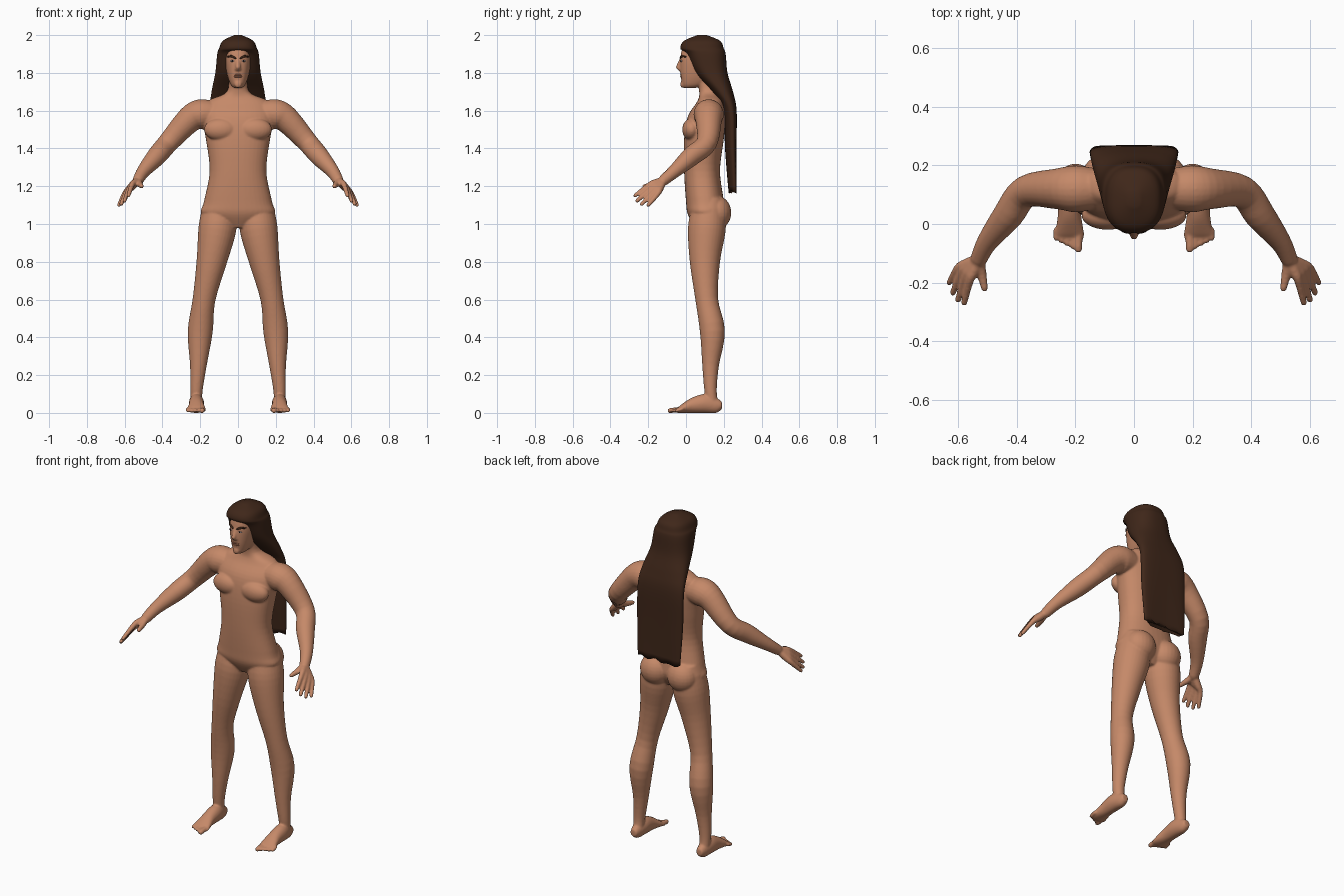
import bpy, bmesh, math
from mathutils import Vector, Matrix

cube = bpy.data.objects.get("Cube")
if cube:
    bpy.data.objects.remove(cube)


def material(name, red, green, blue):
    mat = bpy.data.materials.new(name)
    mat.use_nodes = True
    mat.diffuse_color = (red, green, blue, 1)
    shader = next(n for n in mat.node_tree.nodes if n.type == 'BSDF_PRINCIPLED')
    shader.inputs["Base Color"].default_value = (red, green, blue, 1)
    return mat


skin = material("skin", .56, .25, .14)
lip_skin = material("lip skin", .42, .16, .09)
hair_brown = material("dark brown hair", .05, .02, .01)
eye_white = material("eye white", .6, .5, .5)
eye_dark = material("eye dark", .02, .01, .01)


def spline(rows, steps=5):
    """Smooth curve through rows of numbers."""
    rows = [Vector(row) for row in rows]
    curve = []
    for i, (start, end) in enumerate(zip(rows, rows[1:])):
        leave = (end - rows[max(i - 1, 0)]) / 2
        arrive = (rows[min(i + 2, len(rows) - 1)] - start) / 2
        for step in range(steps):
            t = step / steps
            ease = t * t * (3 - 2 * t)
            curve.append(start.lerp(end, ease) + leave * t * (1 - t) ** 2 - arrive * t * t * (1 - t))
    return curve + [rows[-1]]


def power(value, exponent):
    return math.copysign(abs(value) ** (2 / exponent), value)


def loft(bm, rings, exponent=2, segments=32):
    """Skin a closed tube through rings given as centre and two half axes."""
    loops = []
    for centre, u, v in rings:
        loop = []
        for i in range(segments):
            angle = math.tau * i / segments
            point = (Vector(centre) + Vector(u) * power(math.cos(angle), exponent)
                     + Vector(v) * power(math.sin(angle), exponent))
            loop.append(bm.verts.new(point))
        loops.append(loop)
    for lower, upper in zip(loops, loops[1:]):
        for i in range(segments):
            bm.faces.new((lower[i - 1], lower[i], upper[i], upper[i - 1]))
    bm.faces.new(loops[0])
    bm.faces.new(loops[-1])


def upright(bm, rows, exponent, segments=40):
    """Rows of height, half width, front and back."""
    loft(bm, [((0, (front + back) / 2, z), (width, 0, 0), (0, (back - front) / 2, 0))
              for z, width, front, back in spline(rows)], exponent, segments)


def limb(bm, side, points, segments=16):
    """Round tube with rounded ends through rows of x, y, z and radius."""
    path = [(Vector((side * x, y, z)), radius) for x, y, z, radius in spline(points, 4)]
    for end, neighbour, place in ((0, 1, 0), (-1, -2, len(path) + 2)):
        centre, radius = path[end]
        outward = (centre - path[neighbour][0]).normalized() * radius
        caps = [(centre + outward * .9, radius * .4), (centre + outward * .6, radius * .8)]
        if end == 0:
            path = caps + path
        else:
            path = path + caps[::-1]
    rings = []
    for i, (centre, radius) in enumerate(path):
        along = path[min(i + 1, len(path) - 1)][0] - path[max(i - 1, 0)][0]
        u = along.cross(Vector((side, 0, 1))).normalized()
        rings.append((centre, u * radius, along.cross(u).normalized() * radius))
    loft(bm, rings, 2, segments)


def blob(bm, centre, size):
    bmesh.ops.create_uvsphere(bm, u_segments=24, v_segments=14, radius=1,
                              matrix=Matrix.Translation(centre) @ Matrix.Diagonal((*size, 1)))


def finish(bm, name, mat):
    bmesh.ops.recalc_face_normals(bm, faces=bm.faces)
    for face in bm.faces:
        face.smooth = True
    mesh = bpy.data.meshes.new(name)
    bm.to_mesh(mesh)
    bm.free()
    mesh.materials.append(mat)
    part = bpy.data.objects.new(name, mesh)
    bpy.context.scene.collection.objects.link(part)
    return part


# Torso, neck and head
body = bmesh.new()
upright(body, [(.98, .06, .05, .16), (1.05, .19, .01, .2), (1.12, .18, 0, .2),
               (1.28, .15, -.01, .18), (1.45, .17, -.01, .2), (1.57, .19, .01, .21),
               (1.65, .16, .06, .2), (1.7, .06, .07, .17), (1.8, .05, .05, .16)], 2.3)
upright(body, [(1.72, .02, -.01, .05), (1.74, .04, -.02, .1), (1.8, .06, -.03, .17),
               (1.88, .07, -.03, .2), (1.95, .06, -.01, .18), (1.98, .03, .04, .12)], 2.5)

# Nose and chin
limb(body, 1, [(0, -.02, 1.88, .01), (0, -.04, 1.83, .014)])
blob(body, (0, -.03, 1.82), (.018, .015, .01))
blob(body, (0, -.02, 1.74), (.02, .01, .02))

wrist = Vector((.53, -.12, 1.23))
knuckles = Vector((.56, -.19, 1.21)), Vector((.6, -.15, 1.16))
fingertips = Vector((.58, -.27, 1.15)), Vector((.63, -.2, 1.1))

for side in (1, -1):
    # Chest and buttocks
    blob(body, (side * .09, .03, 1.5), (.09, .05, .06))
    blob(body, (side * .09, .16, 1.06), (.09, .08, .09))

    # Leg
    limb(body, side, [(.1, .12, 1.08, .09), (.11, .11, .97, .1), (.14, .1, .8, .08),
                      (.18, .11, .6, .06), (.2, .14, .43, .066), (.21, .13, .25, .044),
                      (.22, .13, .12, .033), (.22, .14, .05, .03)], 32)

    # Foot and toes
    sole = [(.19, .04, .02, .02), (.16, .04, .03, .04), (.1, .05, .04, .05),
            (.03, .04, .04, .04), (-.03, .02, .05, .02), (-.05, .01, .05, .01)]
    loft(body, [((side * .22, y, z), (width, 0, 0), (0, 0, height))
                for y, z, width, height in spline(sole)])
    for toe in range(5):
        x = .19 + toe * .019
        radius = .01 if toe else .014
        limb(body, side, [(x, -.02, .02, radius), (x, -.085 + toe * .009, .012, radius)], 12)

    # Arm
    limb(body, side, [(.13, .12, 1.58, .07), (.2, .12, 1.58, .08), (.26, .12, 1.55, .07),
                      (.37, .11, 1.43, .055), (.43, .03, 1.36, .052), (.5, -.06, 1.28, .036),
                      (*wrist, .029)], 24)

    # Hand: every finger starts at the wrist so that together they form the palm
    for finger in range(4):
        across = finger / 3
        knuckle = knuckles[0].lerp(knuckles[1], across)
        tip = fingertips[0].lerp(fingertips[1], across)
        tip += (tip - knuckle).normalized() * .02 * math.sin(math.pi * across)
        limb(body, side, [(*wrist, .02), (*wrist.lerp(knuckle, .6), .02),
                          (*knuckle, .015), (*tip, .011)], 12)
    limb(body, side, [(*wrist, .02), (.52, -.17, 1.21, .017), (.51, -.22, 1.2, .012)], 12)

figure = finish(body, "body", skin)
fuse = figure.modifiers.new("fuse", 'REMESH')
fuse.mode = 'VOXEL'
fuse.voxel_size = .0052
fuse.use_smooth_shade = True
soften = figure.modifiers.new("soften", 'SMOOTH')
soften.factor = .5
soften.iterations = 7

# Long hair: cap, side falls and a sheet down the back
hair = bmesh.new()
upright(hair, [(2, .02, .06, .11), (1.97, .08, -.01, .18), (1.93, .1, -.03, .2),
               (1.9, .11, 0, .21), (1.8, .12, .05, .22), (1.7, .14, .14, .25),
               (1.6, .15, .2, .27), (1.4, .15, .21, .27), (1.17, .14, .23, .27)], 2.5, 96)
hair.verts.ensure_lookup_table()
bottom = min(vert.co.z for vert in hair.verts)
for vert in hair.verts:
    # Strand ripples deepen downward, the outer edges sweep back, the ends are uneven
    depth = min(max(1.85 - vert.co.z, 0) / .6, 1)
    strand = vert.index % 96
    ripple = math.sin(strand * 1.15) + math.sin(strand * .5) / 2
    vert.co.y += depth * (ripple * .003 + (vert.co.x / .15) ** 2 * .014 - .006)
    if vert.co.z < bottom + .001:
        vert.co.z += math.sin(vert.co.x * 70) * .008
finish(hair, "long_hair", hair_brown)


def on_face(x, z):
    return Vector((x, .085 - .115 * (1 - (abs(x) / .072) ** 2.5) ** .4, z))


# Eyebrows, eyes and lips
brows, whites, irises, lips = (bmesh.new() for _ in range(4))
for side in (1, -1):
    limb(brows, side, [(*on_face(.014, 1.878), .005), (*on_face(.035, 1.888), .006),
                       (*on_face(.055, 1.885), .003)], 10)
    eye = on_face(side * .03, 1.863)
    blob(whites, eye, (.013, .005, .005))
    blob(irises, eye, (.005, .007, .005))
for z in (1.78, 1.79):
    blob(lips, (0, -.023, z), (.024, .008, .005))
finish(brows, "eyebrows", hair_brown)
finish(whites, "eyes", eye_white)
finish(irises, "irises", eye_dark)
finish(lips, "lips", lip_skin)
